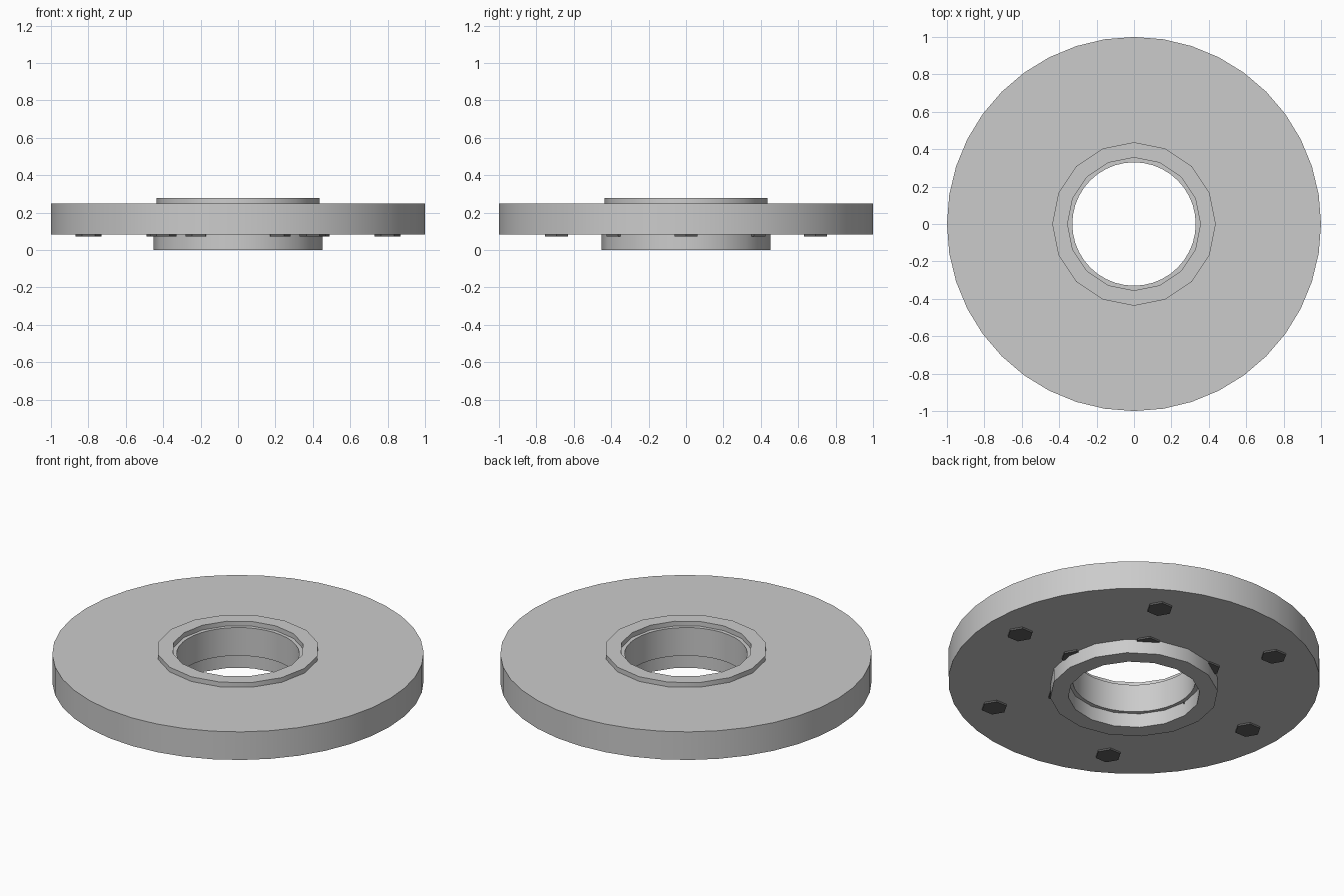
import bpy, bmesh
from math import cos, sin, tau, radians

if "Cube" in bpy.data.objects:
    bpy.data.objects.remove(bpy.data.objects["Cube"])


def finish(name, bm, smooth=True):
    bmesh.ops.recalc_face_normals(bm, faces=bm.faces)
    mesh = bpy.data.meshes.new(name)
    bm.to_mesh(mesh)
    bm.free()
    obj = bpy.data.objects.new(name, mesh)
    bpy.context.collection.objects.link(obj)
    if smooth:
        bpy.ops.object.select_all(action='DESELECT')
        obj.select_set(True)
        bpy.context.view_layer.objects.active = obj
        bpy.ops.object.shade_smooth_by_angle(angle=radians(30))
    return obj


def ring(name, r_in, r_out, z0, z1, sides):
    # square profile swept around z
    bm = bmesh.new()
    profile = [(r_in, z0), (r_out, z0), (r_out, z1), (r_in, z1)]
    loops = [[bm.verts.new((r * cos(tau * i / sides), r * sin(tau * i / sides), z))
              for r, z in profile] for i in range(sides)]
    for i in range(sides):
        a, b = loops[i], loops[(i + 1) % sides]
        for k in range(4):
            n = (k + 1) % 4
            bm.faces.new((a[k], b[k], b[n], a[n]))
    return finish(name, bm)


def hex_bolt(name, x, y, radius, z0, z1):
    bm = bmesh.new()
    lower = [bm.verts.new((x + radius * cos(tau * i / 6), y + radius * sin(tau * i / 6), z0))
             for i in range(6)]
    face = bm.faces.new(lower)
    ext = bmesh.ops.extrude_face_region(bm, geom=[face])
    top = [v for v in ext['geom'] if isinstance(v, bmesh.types.BMVert)]
    bmesh.ops.translate(bm, verts=top, vec=(0, 0, z1 - z0))
    return finish(name, bm, smooth=False)


# Main plate, raised collar on top, hub underneath
ring("disc", 0.33, 1.0, 0.083, 0.25, 40)
ring("top_collar", 0.355, 0.437, 0.245, 0.278, 16)
ring("bottom_hub", 0.355, 0.452, 0.0, 0.088, 16)

# Dark hexagonal bolt heads in two circles on the underside
dark = bpy.data.materials.new("dark_metal")
dark.diffuse_color = (0.12, 0.12, 0.12, 1)
dark.use_nodes = True
dark.node_tree.nodes["Principled BSDF"].inputs["Base Color"].default_value = dark.diffuse_color
for label, dist in (("outer", 0.80), ("inner", 0.42)):
    for i in range(6):
        a = tau * i / 6
        bolt = hex_bolt(f"{label}_bolt_{i + 1}", dist * cos(a), dist * sin(a), 0.07, 0.073, 0.09)
        bolt.data.materials.append(dark)
